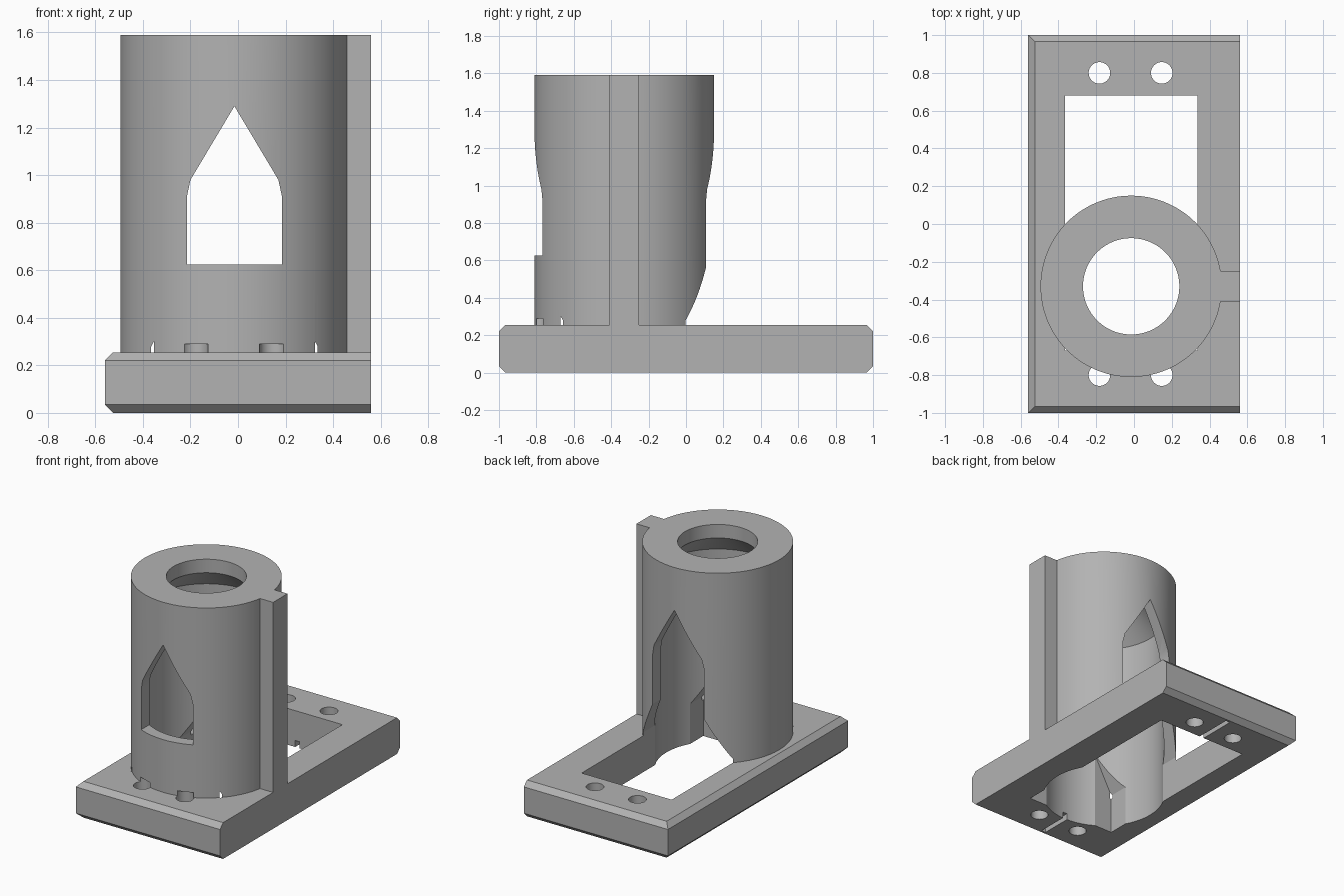
import bpy, bmesh, math

if "Cube" in bpy.data.objects:
    bpy.data.objects.remove(bpy.data.objects["Cube"], do_unlink=True)

CX, CY = -0.015, -0.33          # tube axis
TOP, PLATE = 1.59, 0.255        # overall height, plate thickness

grey = bpy.data.materials.new("plain grey")
grey.use_nodes = True
colour = (0.45, 0.45, 0.45, 1)
grey.diffuse_color = colour
grey.node_tree.nodes["Principled BSDF"].inputs["Base Color"].default_value = colour


def loft(name, rings):
    """Closed solid through rings of equal point count."""
    bm = bmesh.new()
    loops = [[bm.verts.new(p) for p in ring] for ring in rings]
    n = len(loops[0])
    for a, b in zip(loops, loops[1:]):
        for i in range(n):
            j = (i + 1) % n
            bm.faces.new((a[i], a[j], b[j], b[i]))
    bm.faces.new(loops[0][::-1])
    bm.faces.new(loops[-1])
    bmesh.ops.recalc_face_normals(bm, faces=bm.faces)
    mesh = bpy.data.meshes.new(name)
    bm.to_mesh(mesh)
    bm.free()
    mesh.materials.append(grey)
    obj = bpy.data.objects.new(name, mesh)
    bpy.context.collection.objects.link(obj)
    return obj


def rect(x0, x1, y0, y1, z):
    return [(x0, y0, z), (x1, y0, z), (x1, y1, z), (x0, y1, z)]


def box(name, x0, x1, y0, y1, z0, z1):
    return loft(name, [rect(x0, x1, y0, y1, z) for z in (z0, z1)])


def turned(name, x, y, profile, n=120):
    """Round solid from (radius, height) pairs."""
    angles = [2 * math.pi * i / n for i in range(n)]
    return loft(name, [[(x + r * math.cos(a), y + r * math.sin(a), z)
                        for a in angles] for r, z in profile])


def arch(name, half, y0, y1):
    """Symmetric outline of (half width, height) pairs plus peak, run along y."""
    outline = [(CX + w, z) for w, z in half] + [(CX, 1.29)]
    outline += [(CX - w, z) for w, z in reversed(half)]
    return loft(name, [[(x, y, z) for x, z in outline] for y in (y0, y1)])


def combine(target, tool, operation):
    mod = target.modifiers.new(operation, "BOOLEAN")
    mod.operation, mod.solver, mod.object = operation, "EXACT", tool
    bpy.context.view_layer.objects.active = target
    bpy.ops.object.modifier_apply(modifier=mod.name)
    bpy.data.objects.remove(tool, do_unlink=True)


# Plate, bevelled on every long edge except the flat side
c = 0.035
body = loft("tube_on_base_plate", [
    rect(-0.56 + d, 0.56, -1 + d, 1 - d, z)
    for d, z in ((c, 0), (0, c), (0, PLATE - c), (c, PLATE))])

# Tube and its side rib
combine(body, turned("tube", CX, CY, [(0.48, 0.1), (0.48, TOP)]), "UNION")
combine(body, box("side_rib", 0.42, 0.56, -0.41, -0.25, 0.1, TOP), "UNION")

# Stepped bore with a conical shoulder
combine(body, turned("bore", CX, CY, [
    (0.4, -0.1), (0.4, 1.35), (0.255, 1.495), (0.255, 1.7)]), "DIFFERENCE")

# Flared rear opening and plate pocket, then the front window
shoulders = [(0.2, 0.91), (0.185, 0.98)]
combine(body, arch("rear_opening", [(0.35, -0.1), (0.35, 0.28), (0.2, 0.56)]
                   + shoulders, -0.67, 0.68), "DIFFERENCE")
combine(body, arch("front_window", [(0.2, 0.625)] + shoulders, -1.1, CY),
        "DIFFERENCE")

# Screw holes and the cable grooves between them
for side in (-1, 1):
    for x in (-0.183, 0.147):
        combine(body, turned("screw_hole", x, side * 0.8,
                             [(0.057, -0.1), (0.057, 0.29)], 48), "DIFFERENCE")
    y0, y1 = sorted((side * 0.6, side * 0.95))
    combine(body, box("groove", CX - 0.017, CX + 0.017, y0, y1, -0.1, 0.045),
            "DIFFERENCE")

# Smooth curves, keep edges crisp
body.select_set(True)
bpy.context.view_layer.objects.active = body
bpy.ops.object.shade_smooth_by_angle(angle=math.radians(25))
